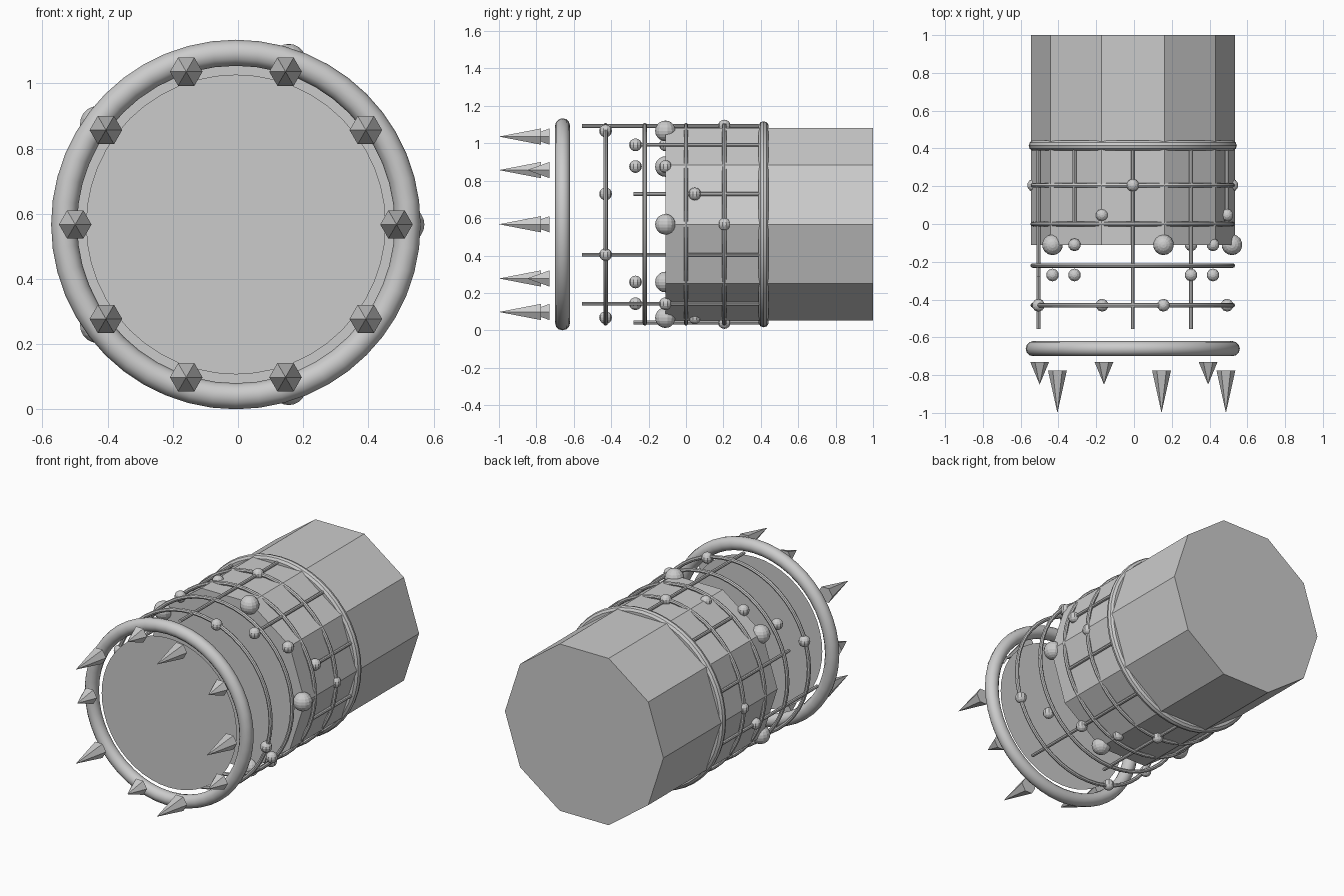
import bpy
from math import radians, cos, sin, pi

if "Cube" in bpy.data.objects:
    bpy.data.objects.remove(bpy.data.objects["Cube"])

CX, CZ = -0.0065, 0.567   # long axis runs along y
R = 0.525                 # radius of the cage


def at(deg, y, r=R):
    a = radians(deg)
    return (CX + r * cos(a), y, CZ + r * sin(a))


def name(label):
    ob = bpy.context.object
    ob.name = label
    return ob


def cylinder(label, sides, r, y0, y1, loc, spin=0):
    bpy.ops.mesh.primitive_cylinder_add(
        vertices=sides, radius=r, depth=y1 - y0,
        location=(loc[0], (y0 + y1) / 2, loc[2]), rotation=(pi / 2, spin, 0))
    return name(label)


def ring(label, y, major, minor, sides):
    bpy.ops.mesh.primitive_torus_add(
        major_segments=48, minor_segments=sides, major_radius=major,
        minor_radius=minor, location=(CX, y, CZ), rotation=(pi / 2, 0, 0))
    bpy.ops.object.shade_smooth_by_angle(angle=radians(35))
    return name(label)


def ball(label, deg, y, r, segs, rings):
    bpy.ops.mesh.primitive_uv_sphere_add(
        segments=segs, ring_count=rings, radius=r, location=at(deg, y))
    return name(label)


# Ten-sided body, corners on the x axis (primitive starts on +y, so turn 90 deg)
cylinder("body", 10, 0.54, -0.11, 1.0, (CX, 0, CZ), pi / 2)

# Thin front disc inside the front ring
bpy.ops.mesh.primitive_circle_add(vertices=48, radius=0.46, fill_type='NGON',
                                  location=(CX, -0.66, CZ), rotation=(pi / 2, 0, 0))
name("front_disc")

# Rings
ring("front_ring", -0.66, 0.527, 0.04, 12)
ring("rear_ring", 0.415, 0.523, 0.028, 10)
for y in (-0.43, -0.22, 0.0, 0.205):
    ring("cage_ring", y, 0.53, 0.012, 8)

# Cage rods with three repeating lengths
for i in range(10):
    cylinder("cage_rod", 8, 0.01, (0.0, -0.28, -0.555)[i % 3], 0.415, at(18 + 36 * i, 0))

# Spikes: long and short in turn, hexagonal, pointing forward
for i in range(10):
    base, tip = (-0.775, -1.0) if i % 2 == 0 else (-0.73, -0.85)
    bpy.ops.mesh.primitive_cone_add(
        vertices=6, radius1=0.05, radius2=0, depth=base - tip,
        location=at(36 * i, (base + tip) / 2, 0.493), rotation=(pi / 2, pi / 2, 0))
    name("spike")

# Small balls spiralling along the cage
for k, y in enumerate((0.205, 0.047, -0.11, -0.27, -0.43)):
    for j in range(4):
        ball("small_ball", 18 * k + 90 * j, y, 0.034, 10, 8)

# Large balls around the body's front edge
for j in range(5):
    ball("large_ball", 72 * j, -0.11, 0.055, 14, 10)
